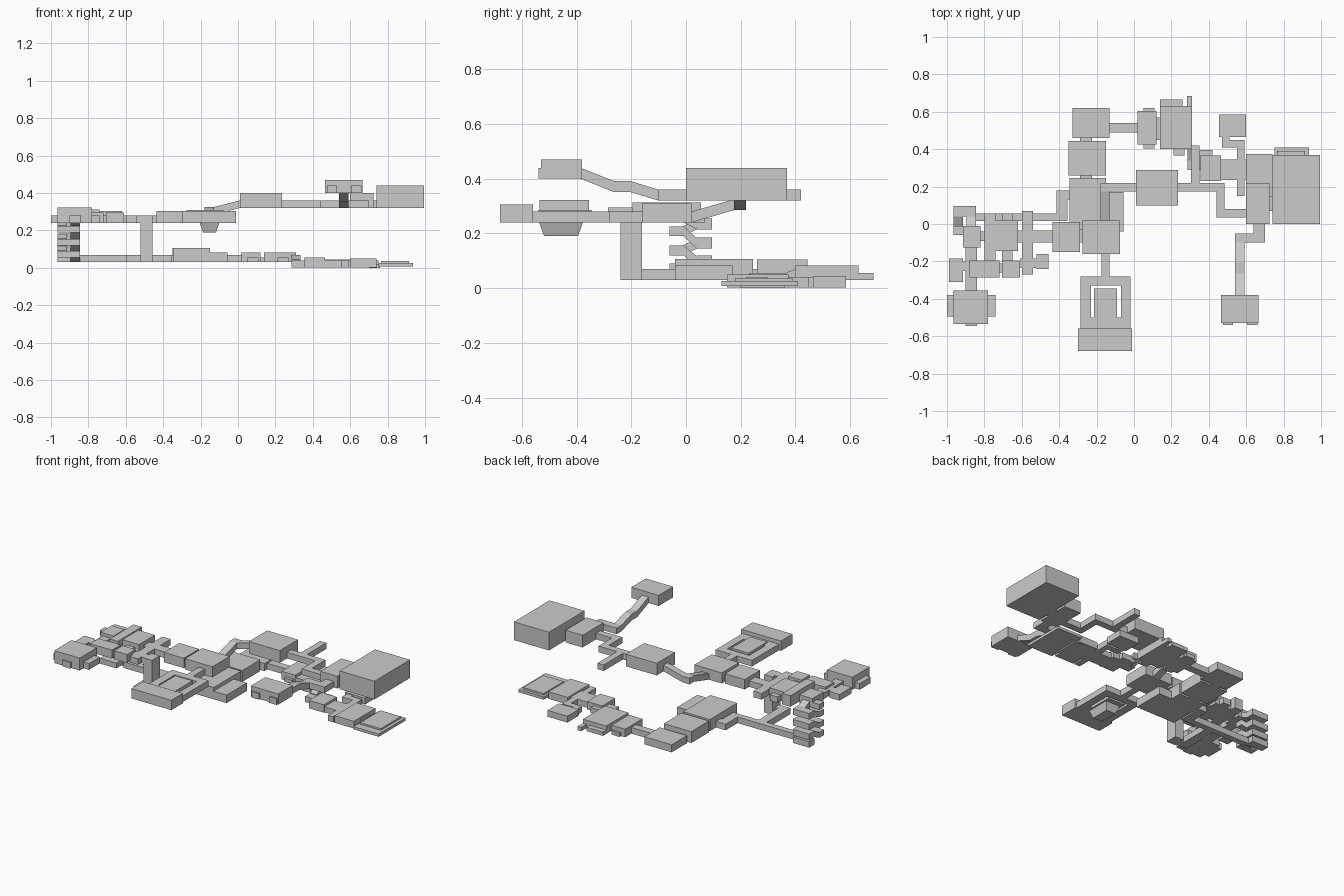
import bpy

FACES = [(0, 1, 2, 3), (7, 6, 5, 4), (0, 4, 5, 1), (1, 5, 6, 2), (2, 6, 7, 3), (3, 7, 4, 0)]

def solid(name, verts):
    me = bpy.data.meshes.new(name)
    me.from_pydata(verts, [], FACES)
    import bmesh
    bm = bmesh.new()
    bm.from_mesh(me)
    bmesh.ops.recalc_face_normals(bm, faces=bm.faces)
    bm.to_mesh(me)
    bm.free()
    ob = bpy.data.objects.new(name, me)
    bpy.context.collection.objects.link(ob)
    return ob

def box(name, x0, x1, y0, y1, z0, z1):
    return solid(name, [(x, y, z) for z in (z0, z1)
                        for x, y in ((x0, y0), (x1, y0), (x1, y1), (x0, y1))])

def ramp_y(name, x0, x1, ya, za, yb, zb, h=.04):
    # sloped passage along y, floor za to zb
    solid(name, [(x, y, z) for y, f in ((ya, za), (yb, zb))
                 for x, z in ((x0, f), (x1, f), (x1, f + h), (x0, f + h))])

def ramp_x(name, y0, y1, xa, za, xb, zb, h=.04):
    # sloped passage along x
    solid(name, [(x, y, z) for x, f in ((xa, za), (xb, zb))
                 for y, z in ((y0, f), (y1, f), (y1, f + h), (y0, f + h))])

def halls(name, z0, z1, rects):
    for i, r in enumerate(rects):
        box(f"{name}_{i + 1}", *r, z0, z1)

# Highest floor, right side
box("great_hall", .74, .995, 0, .37, .32, .44)
box("hall_anteroom", .60, .725, 0, .22, .32, .40)
box("bridge_room", .01, .235, .10, .29, .32, .40)
halls("high_passage", .32, .36, [
    (.725, .74, .07, .15), (.235, .485, .175, .22), (.305, .35, .22, .42),
    (.44, .485, .035, .175), (.485, .60, .035, .08),
    (.64, .70, -.10, 0), (.54, .64, -.10, -.05)])

# Rising passage to the top room
path = [(-.10, .32), (-.205, .352), (-.265, .352), (-.385, .40)]
for a, b in zip(path, path[1:]):
    ramp_y("top_room_ramp", .54, .59, *a, *b)
box("top_room", .465, .665, -.53, -.38, .40, .47)
halls("top_room_niche", .40, .44, [(.475, .53, -.54, -.53), (.605, .66, -.54, -.53)])

# Ramp from the middle floor to the bridge room
ramp_y("bridge_ramp_a", -.18, -.13, .02, .24, .175, .285)
box("bridge_landing", -.18, -.13, .175, .22, .285, .325)
ramp_x("bridge_ramp_b", .175, .22, -.13, .285, .01, .32)

# Middle floor rooms
for name, r, top in [
    ("crossing_room", (-.275, -.075, -.16, .02), .31),
    ("west_crossing_room", (-.435, -.29, -.15, .01), .305),
    ("front_gallery", (-.30, -.01, -.68, -.56), .305),
    ("pillared_room", (-.80, -.62, -.145, .02), .305),
    ("pillared_room_wing", (-.80, -.74, -.195, .055), .313),
    ("stair_room", (-.915, -.82, -.125, -.01), .30),
    ("corner_room", (-.965, -.78, -.535, -.355), .322),
    ("store_room_a", (-.88, -.72, -.285, -.195), .295),
    ("store_room_b", (-.705, -.61, -.285, -.195), .295),
]:
    box(name, *r, .24, top)
halls("middle_passage", .24, .28, [
    (-.29, -.275, -.10, -.03), (-.62, -.435, -.10, -.035), (-.175, -.13, -.28, -.16),
    (-.90, -.84, -.545, -.125), (-1, -.965, -.495, -.38), (-.78, -.74, -.495, -.38),
    (-.99, -.915, -.31, -.185), (-.915, -.88, -.25, -.2), (-.72, -.705, -.26, -.21),
    (-.82, -.80, -.09, -.04), (-.61, -.52, -.235, -.185), (-.60, -.54, -.27, .07),
    (-.705, -.65, .02, .055), (-.705, -.65, -.195, -.145)])

# Ring walkway around a sunken pit
halls("ring_walk", .24, .28, [
    (-.285, -.23, -.56, -.28), (-.07, -.02, -.56, -.28),
    (-.23, -.07, -.33, -.28), (-.23, -.07, -.56, -.50)])
box("pit_platform", -.215, -.09, -.54, -.345, .24, .285)
solid("pit_funnel", [(x, y, z) for z, i in ((.19, .018), (.24, 0))
                     for x, y in ((-.205 + i, -.537 + i), (-.10 - i, -.537 + i),
                                  (-.10 - i, -.377 - i), (-.205 + i, -.377 - i))])

# Shaft linking middle and lower floors
box("shaft", -.52, -.458, -.24, -.16, .03, .28)

# Winding stair tower
north = [.03, .08, .145, .215]
south = [.055, .12, .19, .24]
for i, (n, s) in enumerate(zip(north, south)):
    box("stair_north_landing", -.965, -.845, .04, .095, n, n + .04)
    box("stair_south_landing", -.965, -.845, -.06, -.01, s, s + .035)
    ramp_y("stair_right_flight", -.895, -.845, .04, n, -.01, s, .037)
    if i < 3:
        ramp_y("stair_left_flight", -.965, -.915, -.01, s, .04, north[i + 1], .037)

# Lower floor
for name, r, top in [
    ("lower_hall_a", (-.345, -.15, -.04, .245), .107),
    ("lower_alcove", (-.15, -.055, -.04, .17), .083),
    ("lower_hall_b", (-.35, -.15, .26, .445), .105),
    ("lower_hall_c", (-.33, -.13, .46, .62), .08),
    ("cell_room_a", (.02, .12, .425, .605), .083),
    ("cell_room_b", (.14, .31, .40, .63), .082),
]:
    box(name, *r, .03, top)
halls("lower_passage", .03, .07, [
    (-.845, -.355, .015, .055), (-.415, -.355, .015, .18), (-.355, -.345, .13, .18),
    (-.60, -.54, -.23, .015), (-.54, -.52, -.23, -.185),
    (-.29, -.225, .245, .26), (-.29, -.225, .445, .46), (-.13, .02, .49, .54)])
halls("cell_niche", .03, .055, [
    (.05, .11, .405, .62), (.12, .14, .45, .57), (.14, .26, .63, .665),
    (.21, .27, .365, .40), (.283, .31, .63, .685)])

# Lowest floor, right side
ramp_y("lowest_ramp", .285, .335, .40, .03, .34, .005)
box("lowest_room_a", .355, .465, .23, .365, .003, .055)
box("lowest_room_b", .60, .74, .15, .375, .003, .05)
box("lowest_room_c", .455, .60, .465, .585, .003, .045)
halls("lowest_passage", .003, .04, [
    (.285, .355, .29, .345), (.32, .355, .34, .39), (.355, .42, .365, .395),
    (.465, .60, .235, .345), (.47, .51, .41, .465), (.51, .59, .41, .45),
    (.55, .59, .15, .41), (.74, .75, .22, .30)])
box("terrace_base", .75, .935, .13, .41, .008, .026)
box("terrace_top", .765, .915, .18, .39, .026, .037)
box("terrace_footing", .70, .76, .20, .36, 0, .02)
